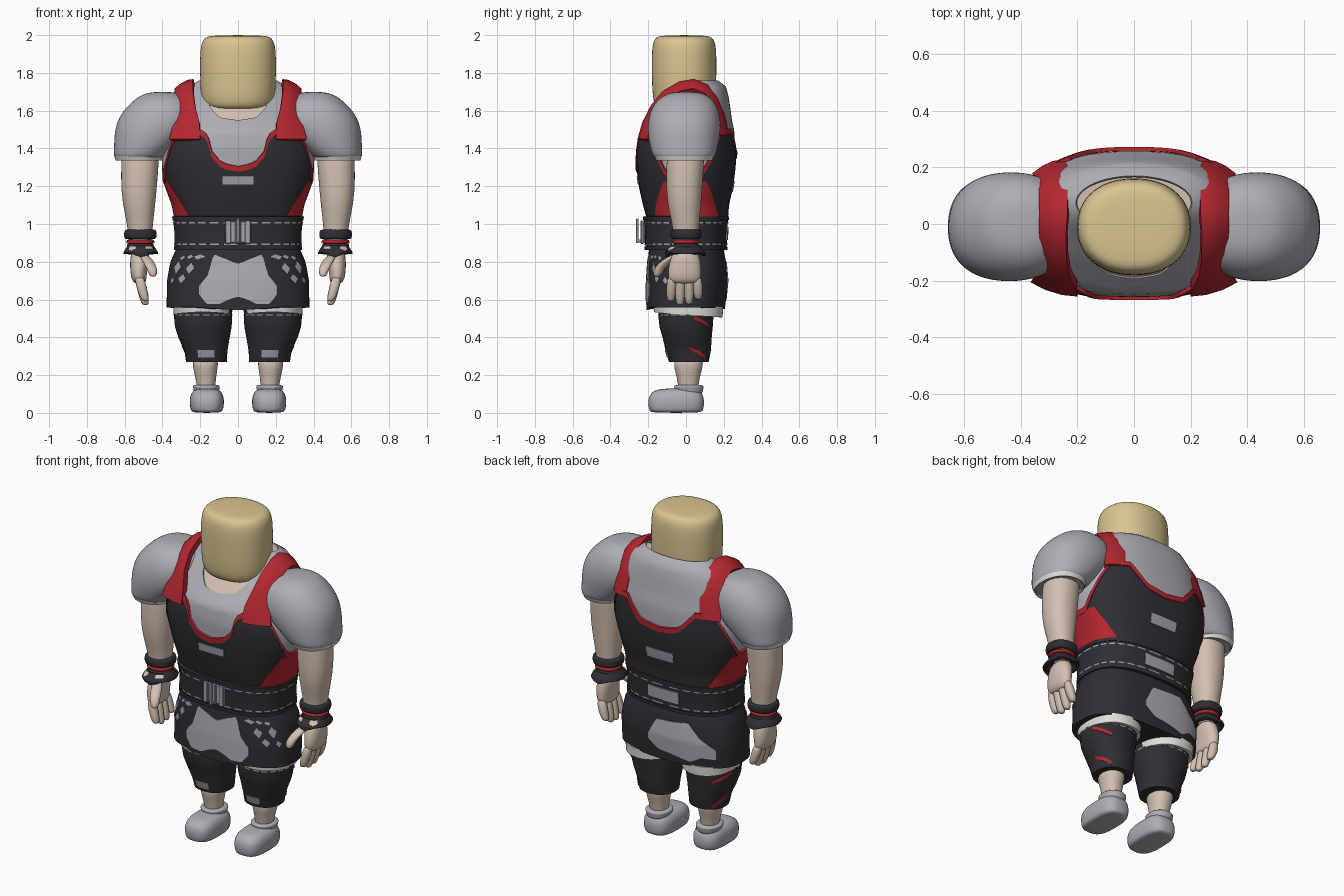
import bpy, bmesh, math
from mathutils import Vector

if "Cube" in bpy.data.objects:
    bpy.data.objects.remove(bpy.data.objects["Cube"])


def material(name, r, g, b):
    m = bpy.data.materials.new(name)
    m.use_nodes = True
    m.diffuse_color = (r, g, b, 1)
    bsdf = m.node_tree.nodes["Principled BSDF"]
    bsdf.inputs["Base Color"].default_value = (r, g, b, 1)
    bsdf.inputs["Roughness"].default_value = 0.8
    return m


GREY = material("shirt grey", .42, .42, .465)
PATCH = material("patch grey", .36, .37, .4)
DARK = material("charcoal", .028, .028, .034)
RED = material("red", .46, .02, .03)
SKIN = material("skin", .65, .53, .44)
TAN = material("head tan", .69, .56, .28)
WHITE = material("hem white", .74, .74, .7)


def make(name, verts, faces, mats, mirror=False):
    mesh = bpy.data.meshes.new(name)
    mesh.from_pydata(verts, [], faces)
    for m in mats:
        mesh.materials.append(m)
    for p in mesh.polygons:
        p.use_smooth = True
    ob = bpy.data.objects.new(name, mesh)
    bpy.context.collection.objects.link(ob)
    if mirror:
        ob.modifiers.new("mirror", 'MIRROR').use_mirror_merge = False
    return ob


def lerp(table, t):
    """Piecewise linear lookup; each row is (key, values...)."""
    if t <= table[0][0]:
        return table[0][1:]
    for a, b in zip(table, table[1:]):
        if t <= b[0]:
            f = (t - a[0]) / (b[0] - a[0])
            return [u + (v - u) * f for u, v in zip(a[1:], b[1:])]
    return table[-1][1:]


def level(v, a):
    return lerp(v, abs(a))[0] if isinstance(v, list) else v


def point(ring, deg, z, off=0, n=2.6):
    """Superellipse point; 0 degrees is the front, 90 is +x. A fifth ring value sets squareness."""
    cx, cy, rx, ry = ring[:4]
    s, c = math.sin(math.radians(deg)), math.cos(math.radians(deg))
    q = 2 / (ring[4] if len(ring) > 4 else n)
    return (cx + (rx + off) * math.copysign(abs(s) ** q, s),
            cy - (ry + off) * math.copysign(abs(c) ** q, c), z)


def shell(name, prof, bot, top, mat, off=0, span=(-180, 180), seg=96, rows=12,
          thick=.008, caps=False, mirror=False, dash=None, n=2.6):
    """Sheet wrapped on a body profile between two height curves."""
    a0, a1 = span
    verts, faces = [], []
    for j in range(rows + 1):
        for i in range(seg + 1):
            a = a0 + (a1 - a0) * i / seg
            lo, hi = level(bot, a), level(top, a)
            z = lo + (hi - lo) * j / rows
            verts.append(point(lerp(prof, z), a, z, off, n))
    w = seg + 1
    for j in range(rows):
        for i in range(seg):
            k = j * w + i
            faces.append((k, k + 1, k + w + 1, k + w))
    if caps:
        faces.append(tuple(reversed(range(seg))))
        faces.append(tuple(range(rows * w, rows * w + seg)))
    ob = make(name, verts, faces, [mat] + ([dash] if dash else []), mirror)
    if dash:
        for k, p in enumerate(ob.data.polygons):
            p.material_index = int(k % 3 != 0)
    if a1 - a0 == 360:
        bm = bmesh.new()
        bm.from_mesh(ob.data)
        bmesh.ops.remove_doubles(bm, verts=bm.verts, dist=1e-5)
        bm.to_mesh(ob.data)
        bm.free()
    if thick:
        s = ob.modifiers.new("thickness", 'SOLIDIFY')
        s.thickness, s.offset = thick, -1
    e = ob.modifiers.new("crisp edges", 'EDGE_SPLIT')
    e.split_angle = math.radians(40)


def loft(name, rings, mat, mirror=True, seg=20, n=2.2):
    """Rounded closed body from rows of (z, cx, cy, rx, ry)."""
    verts = [point(r[1:], 360 * i / seg, r[0], 0, n) for r in rings for i in range(seg)]
    faces = [(j * seg + i, j * seg + (i + 1) % seg, (j + 1) * seg + (i + 1) % seg, (j + 1) * seg + i)
             for j in range(len(rings) - 1) for i in range(seg)]
    faces.append(tuple(reversed(range(seg))))
    faces.append(tuple(range((len(rings) - 1) * seg, len(rings) * seg)))
    sub = make(name, verts, faces, [mat], mirror).modifiers.new("smooth", 'SUBSURF')
    sub.levels = sub.render_levels = 2


def box(name, centre, size, mat):
    bm = bmesh.new()
    bmesh.ops.create_cube(bm, size=1)
    for v in bm.verts:
        v.co = Vector(centre) + Vector(a * b for a, b in zip(v.co, size))
    mesh = bpy.data.meshes.new(name)
    bm.to_mesh(mesh)
    bm.free()
    mesh.materials.append(mat)
    ob = bpy.data.objects.new(name, mesh)
    bpy.context.collection.objects.link(ob)
    ob.modifiers.new("bevel", 'BEVEL').width = .004


# Head
loft("head", [(1.607, 0, -.01, .14, .12), (1.615, 0, -.01, .175, .148), (1.66, 0, -.01, .198, .168),
              (1.8, 0, -.01, .202, .172), (1.93, 0, -.01, .202, .172), (1.985, 0, -.01, .185, .158),
              (2, 0, -.01, .14, .12)], TAN, mirror=False, seg=32)

# Torso: shirt, neck skin, tank top with trim, side panels and patches
torso = [(1.0, 0, .01, .32, .2, 2.6), (1.1, 0, 0, .338, .218, 2.6), (1.2, 0, 0, .375, .24, 2.5),
         (1.3, 0, 0, .402, .253, 2.5), (1.4, 0, 0, .405, .258, 2.45), (1.49, 0, .005, .39, .252, 2.4),
         (1.55, 0, .025, .375, .218, 2.4), (1.62, 0, .05, .35, .184, 2.3), (1.68, 0, .075, .31, .15, 2.2),
         (1.73, 0, .085, .262, .125, 2.1), (1.76, 0, .075, .205, .095, 2)]
neckline = [(0, 1.55), (12, 1.565), (22, 1.62), (30, 1.7), (42, 1.76)]
shell("shirt", torso, 1.0, neckline, GREY, rows=24)
shell("neck", torso, 1.4, 1.735, SKIN, off=-.009, thick=0, caps=True)
tank_top = [(0, 1.3), (8, 1.32), (15, 1.38), (19, 1.47), (26, 1.5), (50, 1.48), (56, 1.42), (62, 1.35),
            (70, 1.28), (80, 1.235), (98, 1.235), (112, 1.33), (122, 1.42), (130, 1.5), (150, 1.5),
            (158, 1.45), (167, 1.39), (180, 1.37)]
shell("tank_top", torso, 1.0, tank_top, DARK, off=.01, seg=120, rows=14)
shell("tank_trim", torso, [(a, z - .024) for a, z in tank_top], [(a, z + .006) for a, z in tank_top],
      RED, off=.015, seg=120, rows=2, thick=.014)
shell("side_panel", torso, 1.02, [(42, 1.025), (68, 1.225), (110, 1.225), (136, 1.025)], RED,
      off=.013, span=(42, 136), seg=36, mirror=True)
shell("chest_patch", torso, 1.21, 1.255, PATCH, off=.014, span=(-8, 8), seg=8, rows=2)
shell("back_patch", torso, 1.17, 1.23, PATCH, off=.014, span=(171, 189), seg=8, rows=2)

# Shoulder straps: ribbon rows of (y, z, inner x, outer x)
path = [(-.228, 1.45, .2, .365), (-.205, 1.53, .205, .345), (-.165, 1.61, .228, .325), (-.11, 1.68, .238, .33),
        (-.03, 1.728, .24, .335), (.04, 1.74, .235, .335), (.11, 1.712, .235, .335), (.155, 1.65, .235, .335),
        (.185, 1.56, .235, .345), (.2, 1.47, .25, .36)]
verts = []
for y, z, xin, xout in path:
    d = Vector((0, y - .02, z - 1.45)).normalized()
    for t in (0, .33, .67, 1):
        verts.append(Vector((xin + (xout - xin) * t, y, z)) + d * (.028 - .05 * t * t))
faces = [(4 * j + i, 4 * j + i + 1, 4 * j + i + 5, 4 * j + i + 4) for j in range(len(path) - 1) for i in range(3)]
strap = make("shoulder_strap", verts, faces, [RED], True)
strap.modifiers.new("thickness", 'SOLIDIFY').thickness = .035
strap.modifiers["thickness"].offset = -1
strap.modifiers.new("crisp edges", 'EDGE_SPLIT').split_angle = math.radians(45)

# Sleeves and arms
loft("sleeve", [(1.345, .525, -.01, .125, .15), (1.36, .522, -.01, .138, .168), (1.42, .485, -.012, .172, .183),
                (1.5, .44, -.01, .215, .197), (1.58, .415, -.008, .212, .19), (1.645, .4, -.005, .165, .162),
                (1.688, .4, 0, .11, .11), (1.7, .4, 0, .04, .05)], GREY, seg=24)
shell("sleeve_hem", [(1.335, .525, -.01, .122, .148), (1.368, .525, -.01, .133, .163)], 1.335, 1.36, WHITE,
      seg=40, rows=2, mirror=True, n=2.2)
loft("arm", [(.84, .515, 0, .056, .062), (.98, .518, 0, .066, .068), (1.08, .523, -.008, .083, .087),
             (1.18, .525, -.01, .095, .096), (1.3, .52, -.005, .1, .1), (1.42, .515, 0, .1, .1)], SKIN)

# Wrist wear
for name, z, h, r, mat in [("wristband", .945, .028, .088, DARK), ("red_wrist_cord", .906, .011, .076, RED),
                           ("glove_cuff_top", .882, .016, .073, DARK)]:
    loft(name, [(z - h, .517, 0, r * .85, r * .83), (z - h * .7, .517, 0, r, r * .95),
                (z + h * .7, .517, 0, r, r * .95), (z + h, .517, 0, r * .85, r * .83)], mat)
cuff = [(.81, .515, 0, .085, .102), (.85, .515, -.005, .092, .11), (.89, .515, 0, .066, .07)]
shell("glove_cuff", cuff, [(0, .825), (45, .85), (90, .84), (135, .85), (180, .83)], .885, DARK,
      seg=32, rows=4, thick=.02, mirror=True, n=2.2)
for a in (-32, 32):
    shell("glove_cutout", cuff, [(a - 16, .868), (a, .858), (a + 16, .868)], .882, SKIN, off=.004,
          span=(a - 16, a + 16), seg=6, rows=1, thick=.006, mirror=True, n=2.2)

# Hands
loft("palm", [(.68, .52, -.008, .034, .08), (.73, .527, -.008, .043, .09), (.8, .523, -.005, .05, .085),
              (.87, .515, 0, .05, .06)], SKIN)
for i, tip in enumerate((.59, .57, .574, .6)):
    y = -.08 + .048 * i
    loft("finger_%d" % (i + 1), [(tip, .49, y, .012, .012), (tip + .012, .492, y, .023, .023),
                                 (.65, .507, y, .028, .027), (.73, .525, y * .9, .029, .027)], SKIN, seg=10)
loft("thumb", [(.72, .45, -.155, .012, .012), (.735, .45, -.152, .025, .024), (.78, .46, -.135, .031, .03),
               (.84, .5, -.05, .032, .035)], SKIN, seg=10)

# Belt with stitching, buckle and back plate
belt = [(.86, 0, 0, .335, .215), (.95, 0, 0, .336, .217), (1.04, 0, 0, .345, .224)]
shell("belt", belt, .865, 1.038, DARK, rows=4, thick=.03)
for name, z in (("upper", 1.022), ("lower", .862)):
    shell(name + "_belt_rim", belt, z, z + .018, DARK, off=.004, rows=1, thick=.02)
for name, z in (("upper", 1.003), ("lower", .89)):
    shell(name + "_belt_stitching", belt, z, z + .007, DARK, off=.003, seg=90, rows=1, thick=0, dash=PATCH)
shell("belt_back_plate", belt, .915, .985, PATCH, off=.006, span=(168, 192), seg=8, rows=1)
box("buckle_plate", (0, -.222, .957), (.14, .012, .115), PATCH)
for name, x in (("left", .052), ("middle", 0), ("right", -.052)):
    box("buckle_" + name + "_bar", (x, -.232, .957), (.03, .016, .125), PATCH)
box("buckle_prong", (0, -.258, .965), (.016, .014, .13), GREY)
box("buckle_prong_base", (0, -.246, .91), (.016, .03, .016), GREY)

# Shorts with worn patches
shorts = [(.55, 0, -.002, .378, .208), (.7, 0, .006, .376, .215), (.8, 0, .005, .358, .207),
          (.85, 0, .002, .335, .2), (.9, 0, 0, .315, .19)]
shell("shorts", shorts, [(0, .545), (30, .56), (150, .555), (180, .55)], .89, DARK, thick=0, caps=True)
shell("front_worn_patch", shorts, [(0, .615), (4, .6), (10, .575), (20, .578), (27, .63)],
      [(0, .79), (6, .815), (16, .84), (19, .73), (27, .67)], GREY, off=.004, span=(-27, 27), seg=36)
shell("rear_worn_patch", shorts, [(170, .66), (178, .61), (200, .58), (212, .615), (230, .61)],
      [(170, .69), (176, .79), (200, .81), (212, .73), (230, .67)], GREY, off=.004, span=(170, 230), seg=36)
for a, z, w, h in ((38, .765, 5, .03), (47, .71, 5, .025), (57, .77, 6, .035), (30, .825, 6, .014),
                   (64, .7, 4, .02), (41, .825, 4, .012), (52, .82, 4, .012)):
    shell("side_worn_patch", shorts, [(a - w, z), (a + 1, z - h), (a + w, z)],
          [(a - w, z + .003), (a - 1, z + h), (a + w, z + .003)], PATCH, off=.004,
          span=(a - w, a + w), seg=10, rows=2, thick=.005, mirror=True)

# Leggings with hem, knee patch and stripes
leg = [(.27, .167, .015, .108, .105), (.33, .17, .012, .114, .12), (.4, .18, .006, .136, .13),
       (.46, .184, 0, .151, .142), (.58, .186, 0, .157, .15)]
shell("legging", leg, .27, .58, DARK, seg=48, thick=0, caps=True, mirror=True, n=2.2)
hem = [(.5, .187, .015, .152, .178), (.56, .187, .012, .156, .185)]
shell("shorts_hem", hem, [(0, .535), (60, .525), (120, .51), (180, .505)], .562, WHITE, seg=48, rows=3,
      thick=.02, mirror=True, n=2.2)
shell("legging_stitching", leg, .515, .522, DARK, off=.003, seg=60, rows=1, thick=0, mirror=True,
      dash=PATCH, n=2.2)
shell("knee_patch", leg, .292, .333, PATCH, off=.004, span=(-20, 20), seg=8, rows=2, mirror=True, n=2.2)
for name, a, z in (("upper", 105, .505), ("lower", 93, .345)):
    shell(name + "_leg_stripe", leg, [(a, z - .012), (a + 45, z - .062)], [(a, z + .008), (a + 45, z - .042)],
          RED, off=.004, span=(a, a + 45), seg=12, rows=2, mirror=True, n=2.2)

# Shins and shoes
loft("shin", [(.1, .168, .012, .046, .052), (.17, .17, .012, .052, .056), (.23, .173, .012, .064, .074),
              (.3, .173, .015, .075, .085)], SKIN)
loft("shoe", [(0, .165, -.052, .07, .13), (.012, .165, -.052, .086, .144), (.05, .165, -.052, .092, .15),
              (.09, .165, -.052, .09, .146), (.12, .165, -.048, .072, .122), (.13, .165, -.03, .045, .085)],
     GREY, seg=24, n=2.9)
loft("shoe_collar", [(.09, .167, .015, .066, .074), (.125, .167, .015, .068, .076), (.138, .168, .015, .074, .08),
                     (.15, .168, .015, .07, .076)], GREY)
